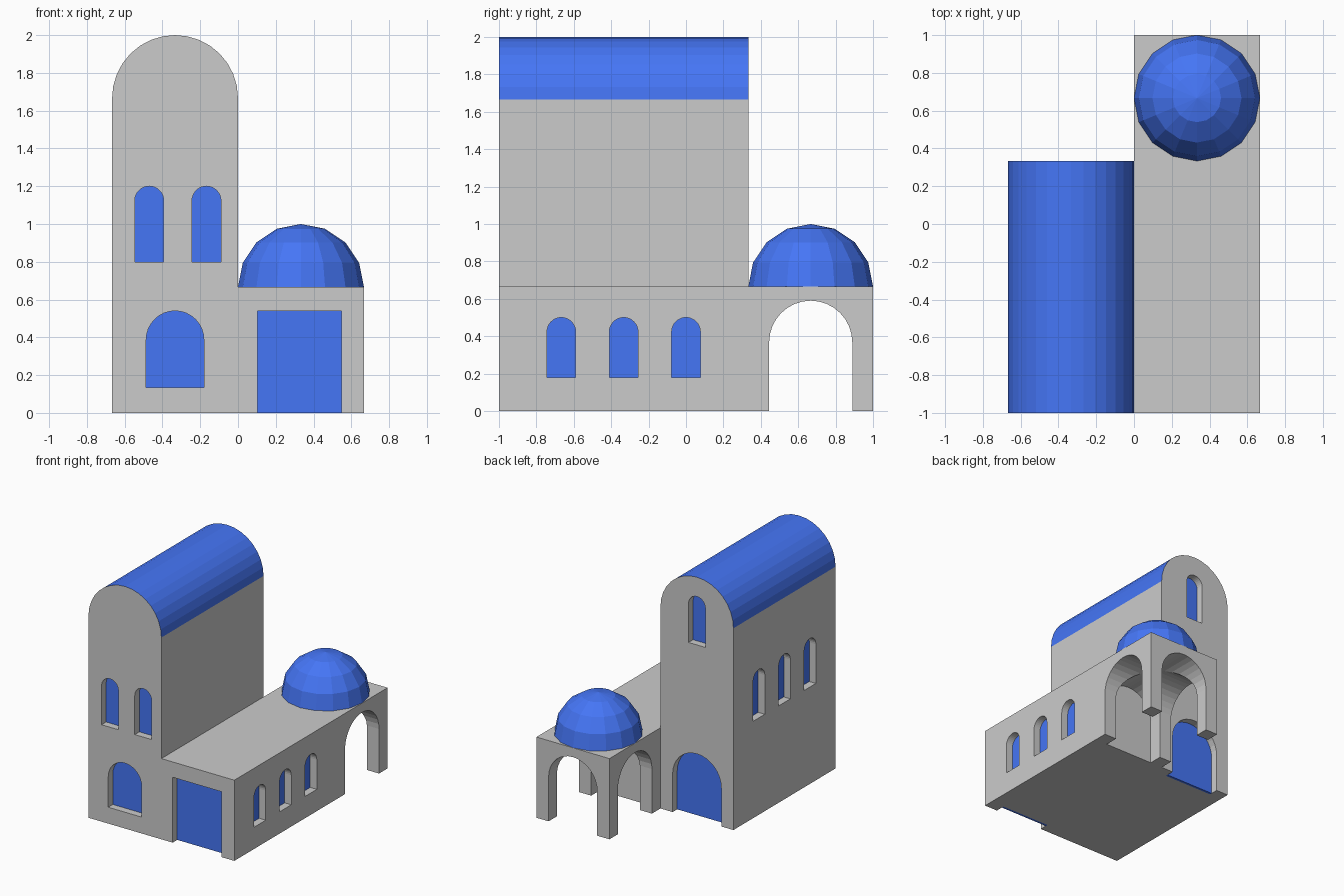
import bpy, bmesh
from math import pi, cos, sin
from mathutils import Vector

if "Cube" in bpy.data.objects:
    bpy.data.objects.remove(bpy.data.objects["Cube"])

T = 1 / 3                      # building module
DEPTH = 0.06                   # recess of doors and windows
PANE = 0.02
X, Y, Z = Vector((1, 0, 0)), Vector((0, 1, 0)), Vector((0, 0, 1))

blue = bpy.data.materials.new("blue_paint")
blue.diffuse_color = (0.06, 0.18, 0.92, 1)
blue.use_nodes = True
blue.node_tree.nodes["Principled BSDF"].inputs["Base Color"].default_value = blue.diffuse_color


def outline(width, z0, z1, arched=True, steps=16):
    """Rectangle, or rectangle topped by a semicircle, centred on u = 0."""
    r = width / 2
    if not arched:
        return [(-r, z0), (r, z0), (r, z1), (-r, z1)]
    arc = [(r * cos(pi * i / steps), z1 - r + r * sin(pi * i / steps))
           for i in range(steps + 1)]
    return [(-r, z0), (r, z0)] + arc


def prism(name, pts, origin, u, inward, near, far, mat=None):
    """Extrude an upright outline from depth near to depth far."""
    bm = bmesh.new()
    base = bm.faces.new([bm.verts.new(origin + u * a + Z * z + inward * near)
                         for a, z in pts])
    new = bmesh.ops.extrude_face_region(bm, geom=[base])["geom"]
    bmesh.ops.translate(bm, vec=inward * (far - near),
                        verts=[v for v in new if isinstance(v, bmesh.types.BMVert)])
    bmesh.ops.recalc_face_normals(bm, faces=bm.faces)
    mesh = bpy.data.meshes.new(name)
    bm.to_mesh(mesh)
    bm.free()
    ob = bpy.data.objects.new(name, mesh)
    bpy.context.collection.objects.link(ob)
    if mat:
        mesh.materials.append(mat)
    return ob


def cut(wall, cutter):
    cutter.hide_render = True
    cutter.display_type = 'WIRE'
    mod = wall.modifiers.new(cutter.name, 'BOOLEAN')
    mod.operation = 'DIFFERENCE'
    mod.solver = 'EXACT'
    mod.object = cutter


def opening(wall, name, origin, u, inward, width, z0, z1, arched=True):
    """Recess a blue door or window into a wall."""
    low = z0 if z0 > 0 else -0.1
    cut(wall, prism(name + "_cutter", outline(width, low, z1, arched),
                    origin, u, inward, -0.1, DEPTH + PANE))
    prism(name, outline(width, z0, z1, arched), origin, u, inward,
          DEPTH, DEPTH + PANE, blue)


# Tall hall with blue barrel roof
hall = prism("hall", outline(2 * T, 0, 2), Vector((-T, -1, 0)), X, Y, 0, 4 * T)
hall.data.materials.append(None)
hall.data.materials.append(blue)
for f in hall.data.polygons:
    if abs(f.normal.y) < 0.5 and f.center.z > 5 * T + 0.001:
        f.material_index = 1

# Low side wing with porch at its back end
wing = prism("wing", outline(2 * T, 0, 2 * T, False), Vector((T, -1, 0)), X, Y, 0, 2)

# Porch vault: two crossing arches
ARCH = 4 * T / 3
arch = outline(ARCH, -0.1, 0.59)
cut(wing, prism("porch_side_arch_cutter", arch, Vector((0, 2 * T, 0)), Y, X, -0.1, 0.8))
cut(wing, prism("porch_back_arch_cutter", arch, Vector((T, 1, 0)), X, -Y, -0.1, 2 * T))

# Dome over the porch
bm = bmesh.new()
bmesh.ops.create_uvsphere(bm, u_segments=16, v_segments=8, radius=T)
bmesh.ops.bisect_plane(bm, geom=bm.verts[:] + bm.edges[:] + bm.faces[:],
                       plane_co=(0, 0, 0), plane_no=(0, 0, 1), clear_inner=True)
mesh = bpy.data.meshes.new("dome")
bm.to_mesh(mesh)
bm.free()
mesh.materials.append(blue)
dome = bpy.data.objects.new("dome", mesh)
dome.location = (T, 2 * T, 2 * T)
bpy.context.collection.objects.link(dome)

# Front openings
WIN = 0.153
front = Vector((0, -1, 0))
opening(wing, "front_door", front + X * 0.325, X, Y, ARCH, 0, 0.54, False)
opening(hall, "front_large_window", front - X * T, X, Y, 0.305, 0.135, 0.54)
for i, x in enumerate((-0.47, -0.167)):
    opening(hall, f"front_upper_window_{i}", front + X * x, X, Y, WIN, 0.8, 1.2)

# Back openings of the hall
back = Vector((-T, T, 0))
opening(hall, "back_door", back, X, -Y, ARCH, 0, 0.54)
opening(hall, "back_upper_window", back, X, -Y, WIN, 1.44, 1.84)

# Rows of three windows on both long sides
for i in range(3):
    y = -2 * T + i * T
    opening(wing, f"right_window_{i}", Vector((2 * T, y, 0)), Y, -X, WIN, 0.18, 0.5)
    opening(hall, f"left_window_{i}", Vector((-2 * T, y, 0)), Y, X, WIN, 0.8, 1.2)
